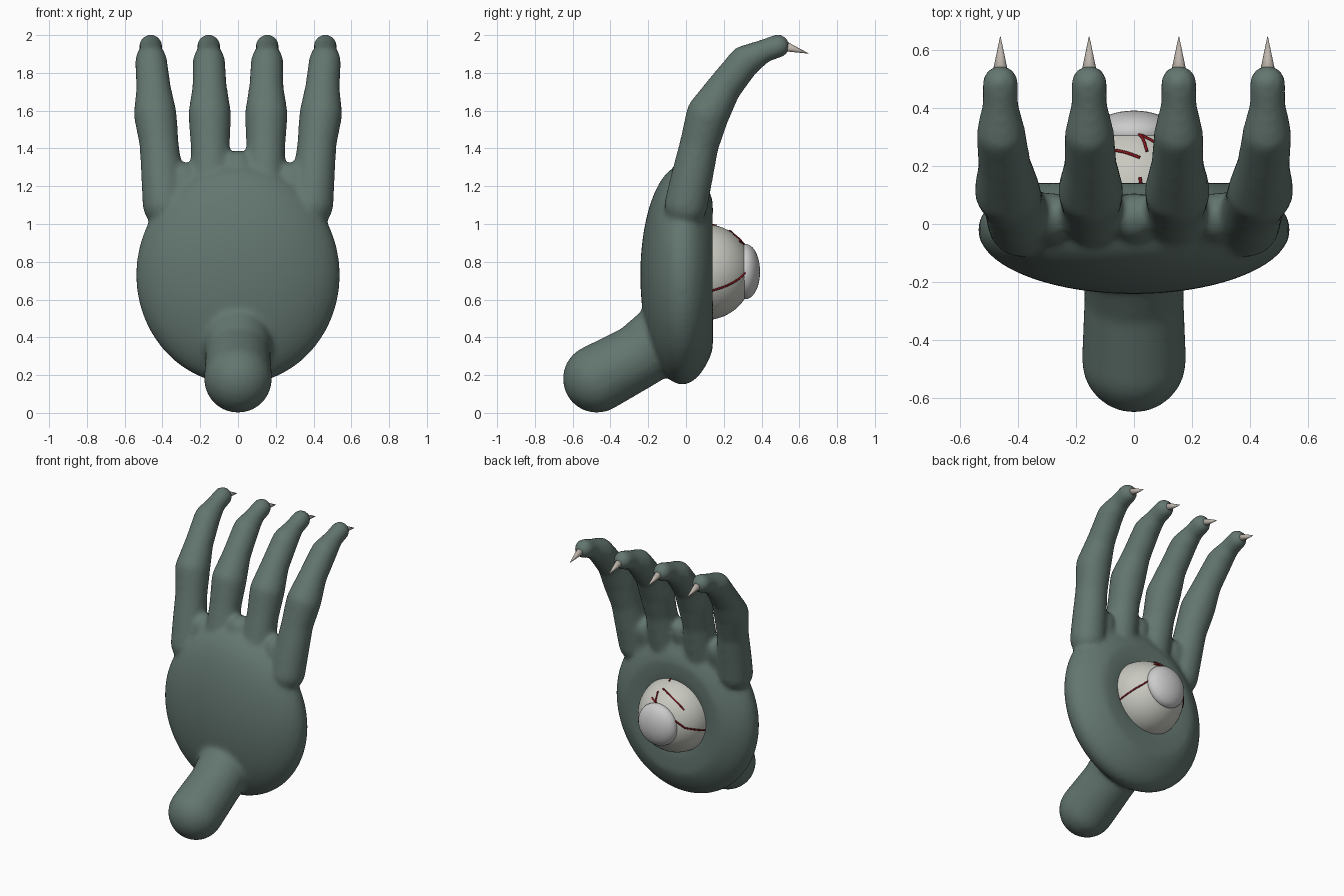
import bpy, bmesh, math
from mathutils import Vector, Matrix

if "Cube" in bpy.data.objects:
    bpy.data.objects.remove(bpy.data.objects["Cube"])


def material(name, rgb):
    m = bpy.data.materials.new(name)
    m.diffuse_color = (*rgb, 1)
    m.use_nodes = True
    m.node_tree.nodes["Principled BSDF"].inputs["Base Color"].default_value = m.diffuse_color
    return m


SKIN = material("skin", (0.125, 0.18, 0.16))
EYE = material("eye_white", (0.58, 0.58, 0.53))
LENS = material("cornea", (0.72, 0.72, 0.74))
CLAW = material("claw", (0.52, 0.47, 0.42))
VEIN = material("vein", (0.2, 0.008, 0.012))


def ball(bm, pos, scale, u=24, v=16):
    mat = Matrix.Translation(pos) @ Matrix.Diagonal((*scale, 1))
    return bmesh.ops.create_uvsphere(bm, u_segments=u, v_segments=v, radius=1, matrix=mat)["verts"]


def limb(bm, balls):
    # tapered capsules hulled between successive balls (x, y, z, r)
    for a, b in zip(balls, balls[1:]):
        verts = []
        for x, y, z, r in (a, b):
            verts += ball(bm, (x, y, z), (r, r, r))
        res = bmesh.ops.convex_hull(bm, input=verts)
        junk = {g for g in res["geom_interior"] if isinstance(g, bmesh.types.BMVert)}
        bmesh.ops.delete(bm, geom=list(junk), context='VERTS')


def finish(name, bm, mat):
    bmesh.ops.recalc_face_normals(bm, faces=bm.faces)
    me = bpy.data.meshes.new(name)
    bm.to_mesh(me)
    bm.free()
    me.materials.append(mat)
    me.shade_smooth()
    ob = bpy.data.objects.new(name, me)
    bpy.context.collection.objects.link(ob)
    return ob


# palm: ellipsoid flattened and slightly dished on the eye side
bm = bmesh.new()
for v in ball(bm, (0, -0.02, 0.73), (0.54, 0.222, 0.58), 64, 40):
    if v.co.y > 0:
        d = math.hypot(v.co.x, v.co.z - 0.745)
        v.co.y = min(v.co.y, 0.142 - 0.035 * math.exp(-(d / 0.22) ** 4))

# wrist stump
limb(bm, [(0, -0.472, 0.181, 0.181), (0, -0.25, 0.30, 0.172), (0, -0.05, 0.45, 0.19)])

# fingers: side path (y, z, radius) with spread for outer and inner pairs
PATH = [(0.0, 1.10, 0.115), (0.025, 1.22, 0.112), (0.07, 1.42, 0.104), (0.115, 1.58, 0.114),
        (0.20, 1.72, 0.092), (0.31, 1.86, 0.086), (0.41, 1.915, 0.062), (0.487, 1.942, 0.063)]
OUTER = [0.39, 0.40, 0.417, 0.438, 0.447, 0.46, 0.462, 0.462]
INNER = [0.13, 0.14, 0.147, 0.150, 0.150, 0.154, 0.155, 0.155]
for side in (-1, 1):
    for spread in (OUTER, INNER):
        limb(bm, [(side * x, y, z, r) for x, (y, z, r) in zip(spread, PATH)])

# webs between the fingers
for x, z in ((-0.285, 1.24), (0, 1.305), (0.285, 1.24)):
    limb(bm, [(x, -0.01, z - 0.15, 0.09), (x, 0.025, z, 0.085)])

hand = finish("hand", bm, SKIN)
rm = hand.modifiers.new("blend", 'REMESH')
rm.mode = 'VOXEL'
rm.voxel_size = 0.014
rm.use_smooth_shade = True
sm = hand.modifiers.new("soften", 'SMOOTH')
sm.factor = 0.5
sm.iterations = 14

# eyeball and cornea
C, R = Vector((0, 0.1, 0.745)), 0.254
bm = bmesh.new()
ball(bm, C, (R, R, R), 48, 32)
finish("eyeball", bm, EYE)
bm = bmesh.new()
ball(bm, (0, 0.315, 0.748), (0.146, 0.077, 0.146), 40, 24)
finish("cornea", bm, LENS)

# veins hugging the eyeball, given as directions from its centre
PATHS = [
    [(0.10, 0.21, 0.02), (0.16, 0.17, -0.03), (0.21, 0.11, -0.07), (0.24, 0.04, -0.10)],
    [(-0.12, 0.20, 0.06), (-0.18, 0.17, 0.01), (-0.22, 0.12, -0.01), (-0.25, 0.04, -0.04)],
    [(0.0, 0.24, 0.13), (0.03, 0.20, 0.16), (0.045, 0.15, 0.20)],
    [(0.025, 0.21, 0.15), (0.07, 0.18, 0.16)],
    [(0.02, 0.13, 0.22), (-0.03, 0.15, 0.21), (-0.08, 0.16, 0.19), (-0.17, 0.16, 0.13)],
    [(0.02, 0.06, 0.24), (0.025, 0.03, 0.25)],
]
cu = bpy.data.curves.new("veins", 'CURVE')
cu.dimensions = '3D'
cu.bevel_depth = 0.0055
cu.bevel_resolution = 1
cu.use_fill_caps = True
cu.materials.append(VEIN)
for path in PATHS:
    pts = [Vector(p) for p in path]
    fine = [a.lerp(b, t / 4) for a, b in zip(pts, pts[1:]) for t in range(4)] + [pts[-1]]
    sp = cu.splines.new('POLY')
    sp.points.add(len(fine) - 1)
    for q, p in zip(sp.points, fine):
        q.co = (*(C + p.normalized() * (R + 0.001)), 1)
bpy.context.collection.objects.link(bpy.data.objects.new("veins", cu))

# claws
base, tip = Vector((0, 0.50, 1.948)), Vector((0, 0.648, 1.903))
for i, x in enumerate((-0.462, -0.155, 0.155, 0.462)):
    d = tip - base
    bm = bmesh.new()
    mat = (Matrix.Translation((base + tip) / 2 + Vector((x, 0, 0)))
           @ d.to_track_quat('Z', 'Y').to_matrix().to_4x4())
    bmesh.ops.create_cone(bm, cap_ends=True, segments=16, radius1=0.032, radius2=0.001,
                          depth=d.length, matrix=mat)
    finish(f"claw_{i + 1}", bm, CLAW)
